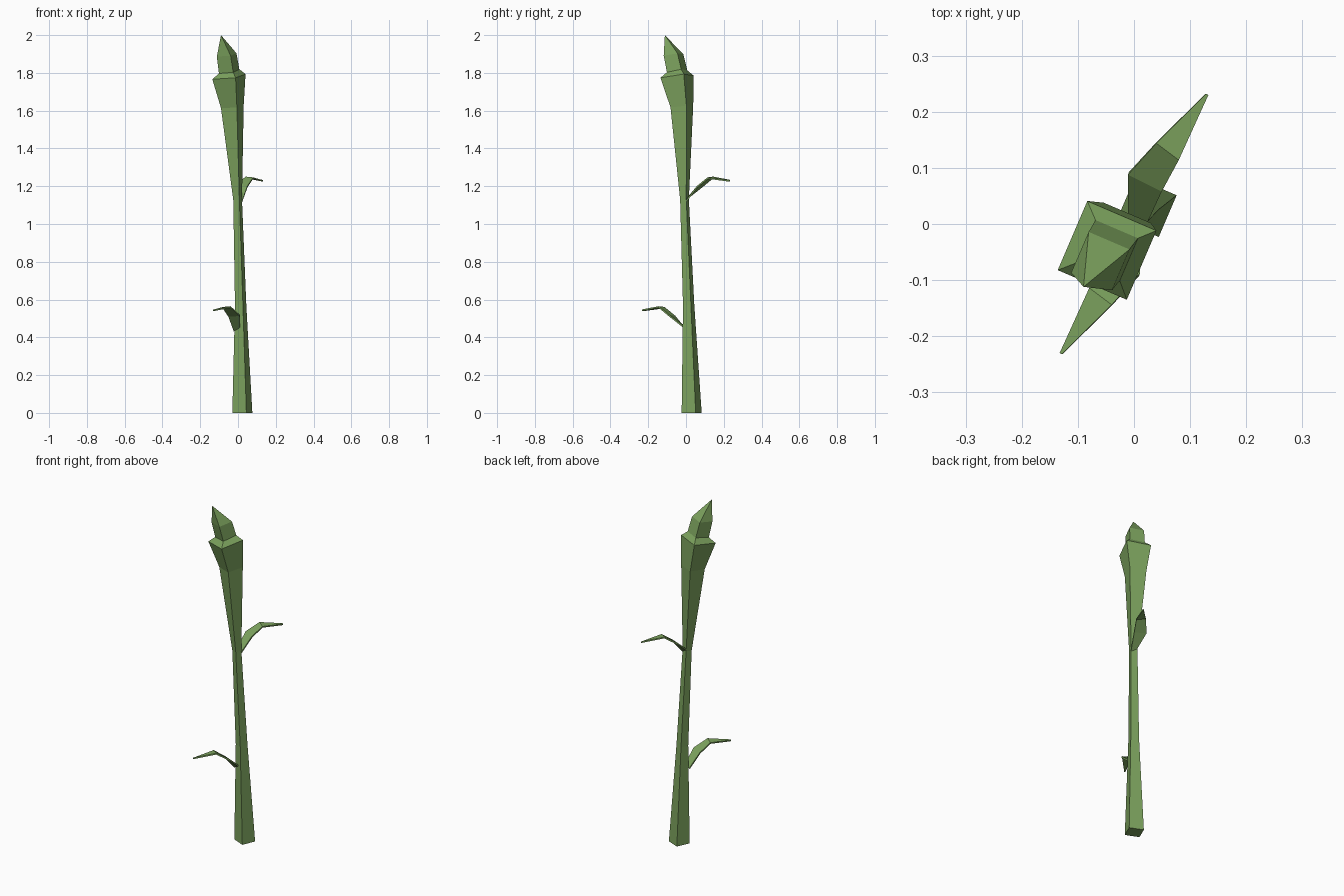
import bpy
import bmesh
from mathutils import Vector

if "Cube" in bpy.data.objects:
    bpy.data.objects.remove(bpy.data.objects["Cube"])

green = bpy.data.materials.new("stalk_green")
green.diffuse_color = (0.2, 0.36, 0.11, 1)
green.use_nodes = True
green.node_tree.nodes["Principled BSDF"].inputs["Base Color"].default_value = green.diffuse_color


def finish(name, bm):
    bmesh.ops.recalc_face_normals(bm, faces=bm.faces)
    mesh = bpy.data.meshes.new(name)
    bm.to_mesh(mesh)
    bm.free()
    mesh.materials.append(green)
    obj = bpy.data.objects.new(name, mesh)
    bpy.context.collection.objects.link(obj)
    return obj


def loft(name, rings, tip=None):
    """Square rings, turned about 22 degrees: (x, y, z, half extent, tilt)."""
    bm = bmesh.new()
    loops = []
    for x, y, z, w, tilt in rings:
        loop = []
        for a, b in ((-1, -.4), (.4, -1), (1, .4), (-.4, 1)):
            loop.append(bm.verts.new((x + a * w, y + b * w, z + tilt * w * (a + b))))
        loops.append(loop)
    for lo, hi in zip(loops, loops[1:]):
        for i in range(4):
            j = (i + 1) % 4
            bm.faces.new((lo[i], lo[j], hi[j], hi[i]))
    bm.faces.new(loops[0][::-1])
    top = loops[-1]
    if tip:
        apex = bm.verts.new(tip)
        for i in range(4):
            bm.faces.new((top[i], top[(i + 1) % 4], apex))
    else:
        bm.faces.new(top)
    return finish(name, bm)


def leaf(name, sign, drop):
    """Bent tapering blade; the lower one is the upper one turned half round."""
    path = [((-.010, .012, 1.14), (.022, .000, 1.12)),
            ((-.010, .090, 1.202), (.050, .060, 1.198)),
            ((.040, .145, 1.247), (.080, .115, 1.243)),
            ((.128, .232, 1.230), (.132, .230, 1.228))]
    bm = bmesh.new()
    pairs = [[bm.verts.new(Vector((sign * x, sign * y, z - drop))) for x, y, z in p]
             for p in path]
    for (a, b), (c, d) in zip(pairs, pairs[1:]):
        bm.faces.new((a, b, d, c))
    obj = finish(name, bm)
    mod = obj.modifiers.new("thickness", 'SOLIDIFY')
    mod.thickness = 0.008
    mod.offset = 0
    return obj


# Stem, flaring bud and pointed tip as one stalk
loft("stalk", [
    (.023, .030, 0, .053, 0),
    (.014, .014, .57, .030, 0),
    (-.002, -.008, 1.13, .023, .1),
    (-.030, -.022, 1.62, .060, .08),
    (-.048, -.047, 1.78, .088, .11),
    (-.047, -.047, 1.808, .054, .15),
    (-.060, -.066, 1.895, .052, .12),
], tip=(-.09, -.112, 2.0))

# Two opposite leaves
leaf("upper_leaf", 1, 0)
leaf("lower_leaf", -1, .686)
